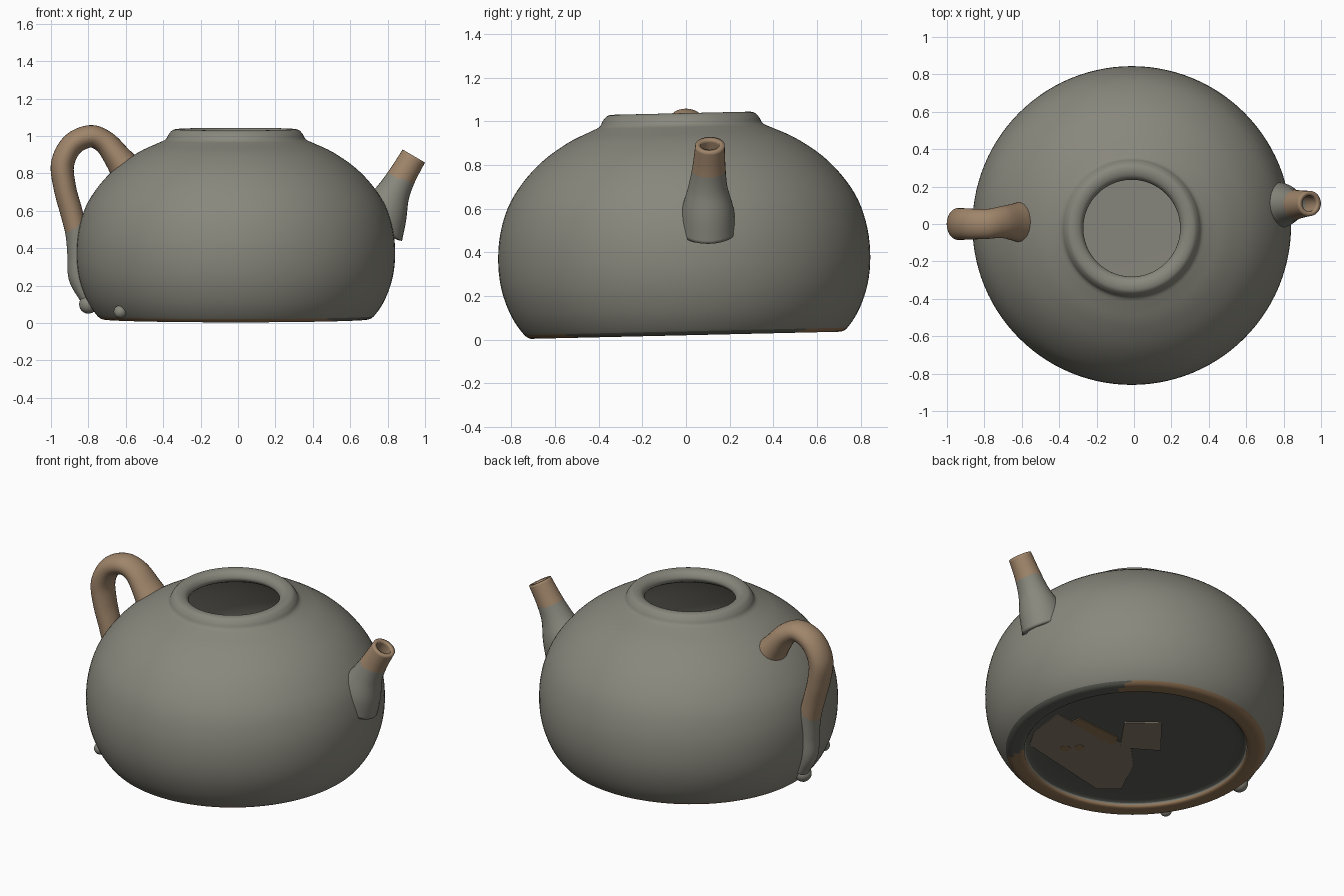
import bpy, bmesh, math
from mathutils import Vector, Matrix

if "Cube" in bpy.data.objects:
    bpy.data.objects.remove(bpy.data.objects["Cube"])


def material(name, rgb):
    m = bpy.data.materials.new(name)
    m.use_nodes = True
    m.diffuse_color = (*rgb, 1)
    node = m.node_tree.nodes["Principled BSDF"]
    node.inputs["Base Color"].default_value = (*rgb, 1)
    node.inputs["Roughness"].default_value = 0.7
    return m


GREY = material("grey glaze", (0.25, 0.245, 0.205))
TAN = material("tan clay", (0.35, 0.235, 0.145))
DARK = material("dark base glaze", (0.11, 0.115, 0.096))
BROWN = material("brown foot clay", (0.29, 0.175, 0.09))
LABEL = material("pale patch", (0.26, 0.205, 0.156))

# The pot leans very slightly towards the front
LEAN = Matrix.Translation((-0.012, 0, 0.02)) @ Matrix.Rotation(0.023, 4, "X")


def finish(name, bm, mats, rule=None, matrix=None):
    bmesh.ops.recalc_face_normals(bm, faces=bm.faces)
    if rule:
        for f in bm.faces:
            f.material_index = rule(f.calc_center_median())
    mesh = bpy.data.meshes.new(name)
    bm.to_mesh(mesh)
    bm.free()
    for m in mats:
        mesh.materials.append(m)
    ob = bpy.data.objects.new(name, mesh)
    bpy.context.collection.objects.link(ob)
    if matrix:
        ob.matrix_world = matrix
    bpy.ops.object.select_all(action="DESELECT")
    ob.select_set(True)
    bpy.context.view_layer.objects.active = ob
    bpy.ops.object.shade_smooth_by_angle(angle=math.radians(50))
    return ob


def spline(points, steps):
    """Smooth curve through points of any dimension."""
    pts = [Vector(p) for p in points]
    pts = [2 * pts[0] - pts[1]] + pts + [2 * pts[-1] - pts[-2]]
    out = []
    for a, b, c, d in zip(pts, pts[1:], pts[2:], pts[3:]):
        for i in range(steps):
            t = i / steps
            out.append(0.5 * (2 * b + (c - a) * t + (2 * a - 5 * b + 4 * c - d) * t * t
                              + (3 * b - a - 3 * c + d) * t ** 3))
    return out + [pts[-2]]


def skin(bm, rings):
    n = len(rings[0])
    for a, b in zip(rings, rings[1:]):
        for i in range(n):
            j = (i + 1) % n
            bm.faces.new((a[i], a[j], b[j], b[i]))


def sweep(name, centres, radii, mats, rule, caps, sides=28):
    """Oval tube along a path; radii are (in the xz plane, along y)."""
    path = [Vector(p) for p in spline(centres, 8)]
    size = spline(radii, 8)
    bm = bmesh.new()
    rings = []
    for k, (p, r) in enumerate(zip(path, size)):
        tangent = path[min(k + 1, len(path) - 1)] - path[max(k - 1, 0)]
        out = Vector((tangent.z, 0, -tangent.x)).normalized()
        ring = []
        for i in range(sides):
            a = math.tau * i / sides
            ring.append(bm.verts.new(p + out * r[0] * math.cos(a)
                                     + Vector((0, r[1] * math.sin(a), 0))))
        rings.append(ring)
    skin(bm, rings)
    if caps:
        bm.faces.new(rings[0])
        bm.faces.new(rings[-1])
    return finish(name, bm, mats, rule)


# Hollow body with foot ring, rolled rim and inner wall
profile = [(0.3, 0.03), (0.6, 0.03), (0.64, 0.003), (0.71, 0), (0.75, 0.03),
           (0.8, 0.11), (0.838, 0.22), (0.852, 0.34), (0.842, 0.47), (0.803, 0.6),
           (0.735, 0.71), (0.64, 0.81), (0.52, 0.893), (0.42, 0.94), (0.375, 0.962),
           (0.358, 0.99), (0.335, 1.013), (0.3, 1.016), (0.27, 1.0), (0.262, 0.965),
           (0.32, 0.925), (0.48, 0.85), (0.65, 0.71), (0.76, 0.52), (0.785, 0.34),
           (0.75, 0.16), (0.66, 0.08), (0.3, 0.07)]
bm = bmesh.new()
SEGMENTS = 112
rings = []
for r, z in spline(profile, 4):
    rings.append([bm.verts.new((r * math.cos(math.tau * i / SEGMENTS),
                                r * math.sin(math.tau * i / SEGMENTS), max(z, 0)))
                  for i in range(SEGMENTS)])
skin(bm, rings)
bm.faces.new(rings[0])
bm.faces.new(rings[-1])


def body_colour(c):
    r = math.hypot(c.x, c.y)
    if c.z < 0.034 and r < 0.615:
        return 1
    if c.z < 0.015:
        return 2 if c.x < 0.5 else 1
    return 0


finish("pot_body", bm, [GREY, DARK, BROWN], body_colour, LEAN)

# Looped handle, its grey tail running down the side
sweep("handle",
      [(-0.57, 0.01, 0.78), (-0.64, 0.01, 0.88), (-0.71, 0.01, 0.965), (-0.79, 0, 0.998),
       (-0.885, 0, 0.955), (-0.938, 0, 0.85), (-0.925, 0, 0.72), (-0.89, 0, 0.59),
       (-0.865, 0, 0.48), (-0.86, 0, 0.36), (-0.855, 0, 0.24), (-0.81, 0, 0.13)],
      [(0.1, 0.12), (0.075, 0.1), (0.063, 0.085), (0.06, 0.08), (0.061, 0.083), (0.062, 0.086),
       (0.06, 0.082), (0.06, 0.075), (0.058, 0.072), (0.052, 0.065), (0.05, 0.06), (0.035, 0.05)],
      [GREY, TAN], lambda c: int(c.z - 0.6 * c.x > 1.03 or c.z > 0.8), True)

# Open spout flaring into the body
spout = sweep("spout",
              [(0.74, 0.1, 0.5), (0.785, 0.1, 0.6), (0.832, 0.1, 0.7),
               (0.88, 0.105, 0.79), (0.94, 0.11, 0.893)],
              [(0.15, 0.13), (0.125, 0.118), (0.09, 0.09), (0.075, 0.076), (0.069, 0.067)],
              [GREY, TAN], lambda c: int(c.z + 0.4 * c.x > 1.12), False)
wall = spout.modifiers.new("wall", "SOLIDIFY")
wall.thickness = 0.024
wall.offset = -1

# Little lumps of clay at the foot
for x, y, z, s in [(-0.8, -0.02, 0.1, 0.05), (-0.63, -0.47, 0.06, 0.035)]:
    bm = bmesh.new()
    bmesh.ops.create_icosphere(bm, subdivisions=3, radius=s,
                               matrix=Matrix.Translation((x, y, z)))
    finish("clay_lump", bm, [GREY])


# Thin patches under the base
def patch(name, outline, depth, mat):
    bm = bmesh.new()
    h = math.sqrt(0.5)
    face = bm.faces.new([bm.verts.new(((v - u) * h, (u + v) * h, 0.031)) for u, v in outline])
    made = bmesh.ops.extrude_face_region(bm, geom=[face])["geom"]
    for v in made:
        if isinstance(v, bmesh.types.BMVert):
            v.co.z -= depth
    finish(name, bm, [mat], None, LEAN)


patch("large_patch", [(-0.6, 0.08), (-0.56, 0.22), (-0.41, 0.4), (-0.31, 0.27), (-0.03, 0.0),
                      (-0.03, -0.2), (-0.12, -0.46), (-0.26, -0.45)], 0.005, LABEL)
patch("square_patch", [(-0.04, 0.27), (0.17, 0.24), (0.14, -0.06), (-0.09, 0.0)], 0.009, LABEL)
patch("brown_streak", [(-0.34, 0.3), (-0.29, 0.34), (-0.09, 0.1), (-0.13, 0.02)], 0.007, BROWN)
for u in (-0.4, -0.32):
    patch("brown_spot", [(u + 0.03 * math.cos(k), 0.02 + 0.03 * math.sin(k))
                         for k in (math.tau * i / 12 for i in range(12))], 0.007, BROWN)
